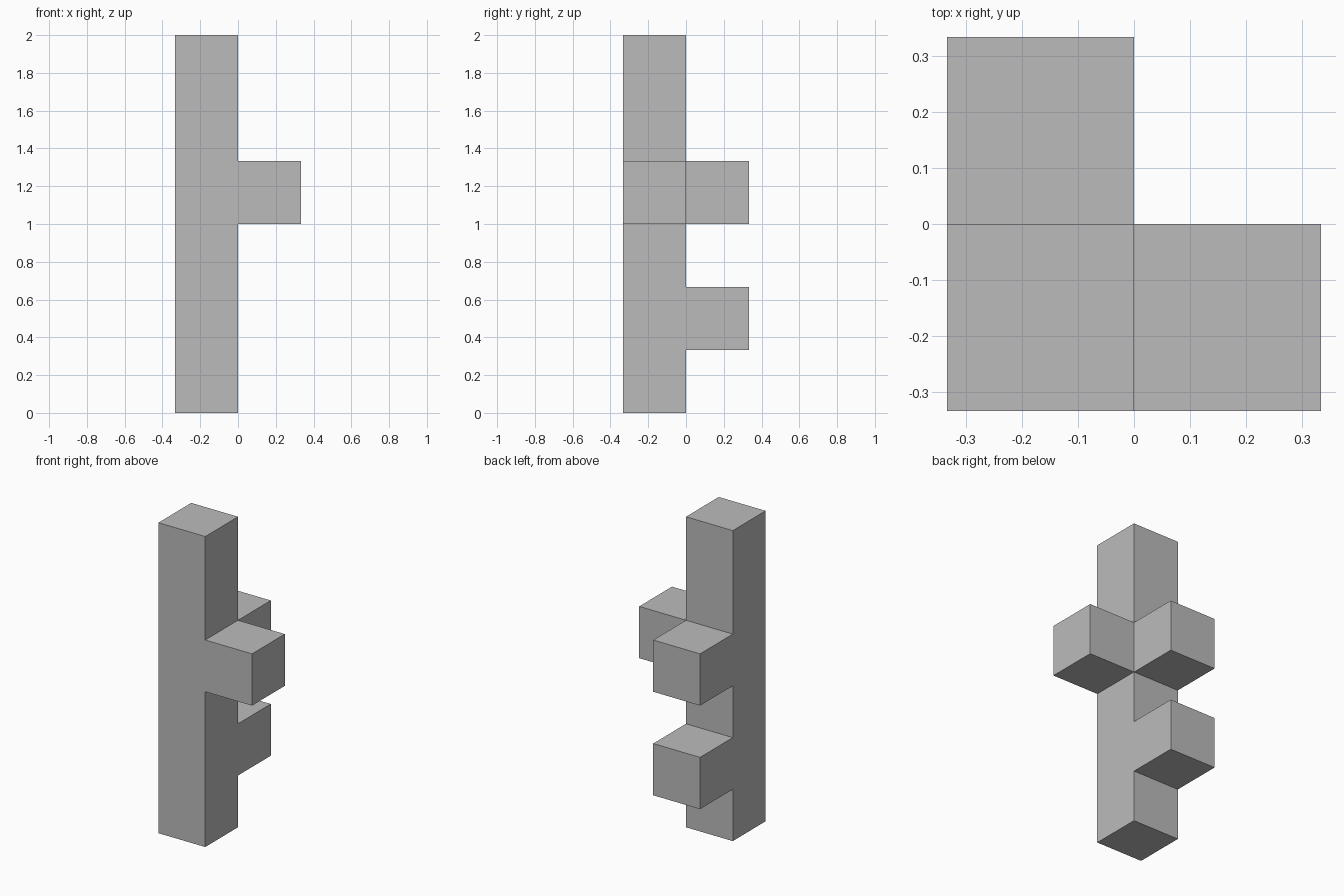
import bpy
import bmesh
from mathutils import Vector

cube = bpy.data.objects.get("Cube")
if cube:
    bpy.data.objects.remove(cube, do_unlink=True)

U = 1 / 3  # one square module; the post is six modules tall

# Plain grey finish
grey = bpy.data.materials.new("plain_grey")
grey.use_nodes = True
colour = (0.5, 0.5, 0.5, 1)
grey.diffuse_color = colour
grey.node_tree.nodes["Principled BSDF"].inputs["Base Color"].default_value = colour

# Square post, standing in the front corner of the footprint
bm = bmesh.new()
bmesh.ops.create_cube(bm, size=1)
bmesh.ops.scale(bm, vec=(U, U, 6 * U), verts=bm.verts)
bmesh.ops.translate(bm, vec=(-U / 2, -U / 2, 3 * U), verts=bm.verts)

# Cut the post into modules
for level in range(1, 6):
    bmesh.ops.bisect_plane(bm, geom=bm.verts[:] + bm.edges[:] + bm.faces[:],
                           plane_co=(0, 0, level * U), plane_no=(0, 0, 1))


def pull_block(direction, level):
    """Extrude the post face of one module outward into a cubic block."""
    direction = Vector(direction)
    bm.normal_update()
    middle = (level + 0.5) * U
    face = next(f for f in bm.faces
                if f.normal.dot(direction) > 0.9
                and abs(f.calc_center_median().z - middle) < 0.01
                and abs(f.calc_center_median().dot(direction)) < 0.01)
    out = bmesh.ops.extrude_face_region(bm, geom=[face])["geom"]
    if face.is_valid:
        bmesh.ops.delete(bm, geom=[face], context='FACES_ONLY')
    verts = [g for g in out if isinstance(g, bmesh.types.BMVert)]
    bmesh.ops.translate(bm, vec=direction * U, verts=verts)


# Side block, then upper and lower back blocks
for direction, level in (((1, 0, 0), 3), ((0, 1, 0), 3), ((0, 1, 0), 1)):
    pull_block(direction, level)

# Merge coplanar faces into clean flat sides
bmesh.ops.dissolve_limit(bm, angle_limit=0.01, verts=bm.verts, edges=bm.edges)
bmesh.ops.recalc_face_normals(bm, faces=bm.faces)

mesh = bpy.data.meshes.new("post_with_blocks")
bm.to_mesh(mesh)
bm.free()
mesh.materials.append(grey)
post = bpy.data.objects.new("post_with_blocks", mesh)
bpy.context.collection.objects.link(post)
